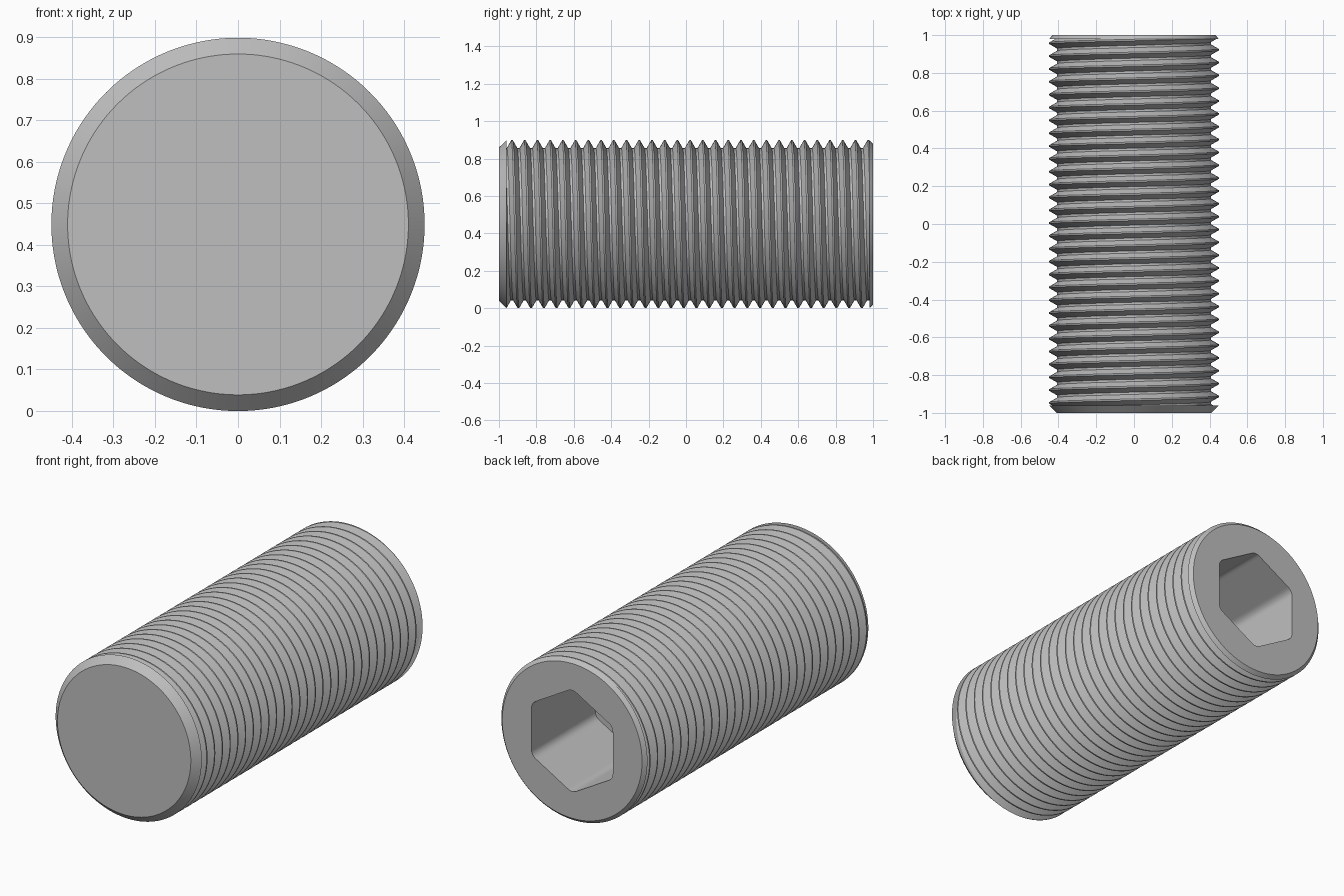
import bpy
import bmesh
from math import sin, cos, tan, pi, radians, sqrt, atan2, floor

if "Cube" in bpy.data.objects:
    bpy.data.objects.remove(bpy.data.objects["Cube"], do_unlink=True)

SEGMENTS = 192
CREST, ROOT = 0.449, 0.407            # thread radii
PITCH, CREST_AT_TOP = 0.068, -0.93
THREAD_START, THREAD_END = -0.96, 0.98
FLAT_TOP, FLAT_ROOT = 0.004, 0.028    # distances from the crest line
APOTHEM, ROUNDING, SOCKET_DEPTH = 0.25, 0.05, 0.56

steel = bpy.data.materials.new("grey steel")
steel.use_nodes = True
colour = (0.52, 0.52, 0.52, 1)
steel.diffuse_color = colour
steel.node_tree.nodes["Principled BSDF"].inputs["Base Color"].default_value = colour


def swept(name, rows):
    """Skin rows around the y axis; each row maps an angle to (radius, y)."""
    bm = bmesh.new()
    grid = []
    for row in rows:
        ring = []
        for j in range(SEGMENTS + 1):
            t = 2 * pi * j / SEGMENTS
            r, y = row(t)
            ring.append(bm.verts.new((r * sin(t), y, CREST + r * cos(t))))
        grid.append(ring)
    for a, b in zip(grid, grid[1:]):
        for j in range(SEGMENTS):
            bm.faces.new((a[j], a[j + 1], b[j + 1], b[j]))
    bmesh.ops.remove_doubles(bm, verts=bm.verts, dist=1e-5)
    bmesh.ops.dissolve_degenerate(bm, edges=bm.edges, dist=1e-6)
    mesh = bpy.data.meshes.new(name)
    bm.to_mesh(mesh)
    bm.free()
    mesh.materials.append(steel)
    obj = bpy.data.objects.new(name, mesh)
    bpy.context.collection.objects.link(obj)
    bpy.ops.object.select_all(action='DESELECT')
    obj.select_set(True)
    bpy.context.view_layer.objects.active = obj
    bpy.ops.object.shade_smooth_by_angle(angle=radians(25))
    return obj


def circle(r, y):
    return lambda t: (r, y)


def thread_radius(y, t):
    turn = (y - CREST_AT_TOP) / PITCH - t / (2 * pi)
    away = abs(turn - floor(turn + 0.5)) * PITCH
    drop = (away - FLAT_TOP) / (FLAT_ROOT - FLAT_TOP)
    return CREST - (CREST - ROOT) * min(max(drop, 0), 1)


def thread_row(offset):
    def row(t):
        y = CREST_AT_TOP + offset + PITCH * t / (2 * pi)
        y = min(max(y, THREAD_START), THREAD_END)
        return thread_radius(y, t), y
    return row


def hexagon(y):
    """Hexagon with rounded corners, one corner pointing up."""
    centre = (APOTHEM - ROUNDING) / cos(pi / 6)
    tangent = atan2(ROUNDING * sin(pi / 6), centre + ROUNDING * cos(pi / 6))

    def row(t):
        a = abs((t + pi / 6) % (pi / 3) - pi / 6)
        if a < tangent:
            return centre * cos(a) + sqrt(ROUNDING ** 2 - (centre * sin(a)) ** 2), y
        return APOTHEM / cos(pi / 6 - a), y
    return row


# Flat front tip with its chamfer
swept("chamfered_tip", [circle(0, -1), circle(0.41, -1),
                        circle(CREST, THREAD_START), circle(ROOT, THREAD_START)])

# Right-handed helical thread
turns = int((THREAD_END - THREAD_START) / PITCH) + 3
offsets = [k * PITCH + d for k in range(-2, turns)
           for d in (-FLAT_ROOT, -FLAT_TOP, FLAT_TOP, FLAT_ROOT)]
swept("thread", [thread_row(d) for d in offsets])

# Rear end with the hexagonal socket
swept("socket_end", [circle(ROOT, THREAD_END), circle(CREST, THREAD_END),
                     circle(0.43, 1), hexagon(1),
                     hexagon(1 - SOCKET_DEPTH), circle(0, 1 - SOCKET_DEPTH)])
